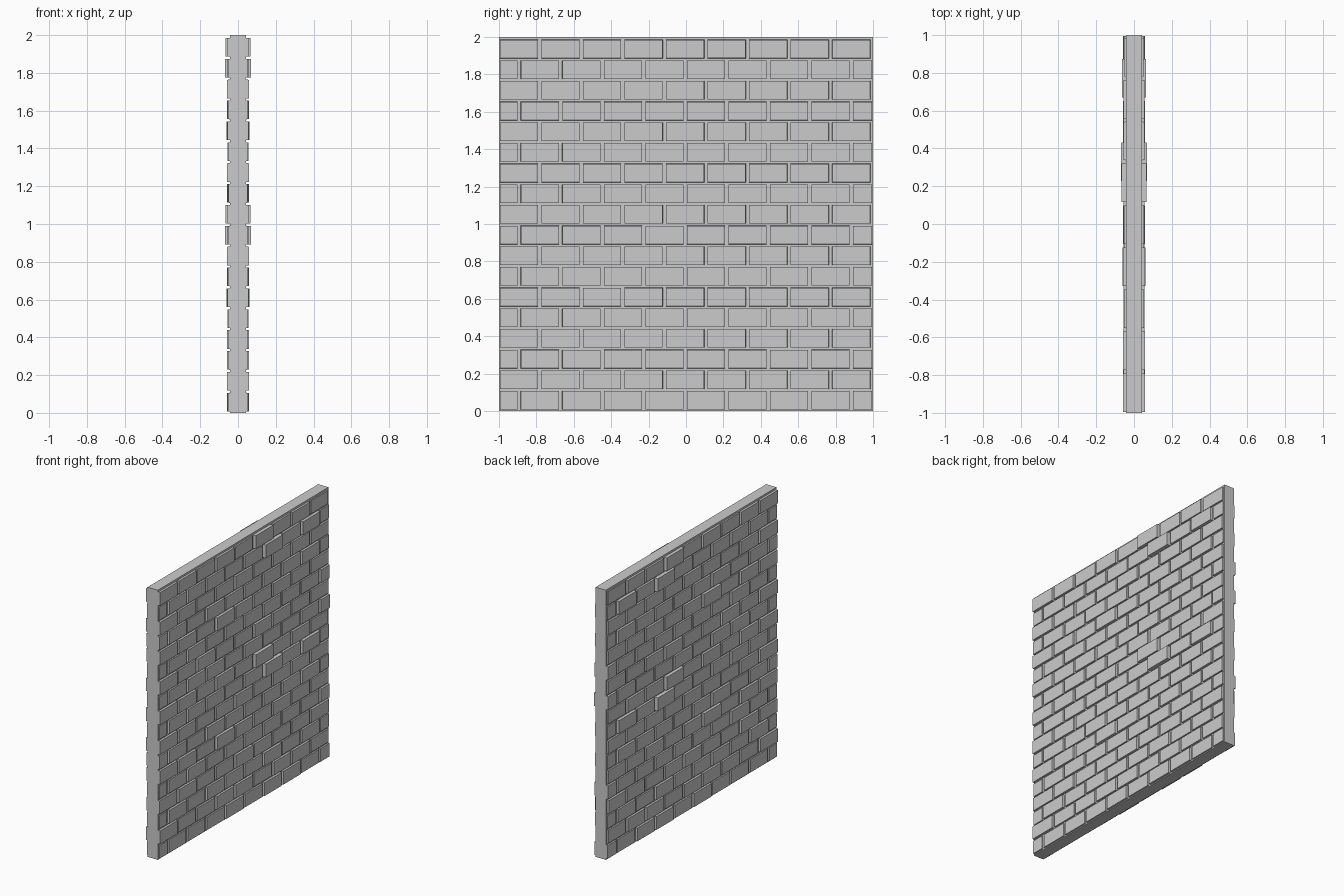
import bpy, bmesh, random
from mathutils import Vector

random.seed(40)

if "Cube" in bpy.data.objects:
    bpy.data.objects.remove(bpy.data.objects["Cube"], do_unlink=True)

GREY = (0.6, 0.6, 0.6, 1.0)
stone = bpy.data.materials.new("light grey stone")
stone.use_nodes = True
stone.diffuse_color = GREY
stone.node_tree.nodes["Principled BSDF"].inputs["Base Color"].default_value = GREY

CORE = 0.042          # half thickness of the core slab
ROWS, ROW_STEP, ROW_HEIGHT = 18, 0.1105, 0.1
PITCH, GAP, END = 0.222, 0.017, 0.995


def add_box(bm, low, high, taper=0.0):
    """Box between two corners; taper pulls in the outer (+x) face."""
    low, high = Vector(low), Vector(high)
    mid, size = (low + high) / 2, high - low
    for v in bmesh.ops.create_cube(bm, size=1)["verts"]:
        outer = v.co.x > 0
        v.co = Vector(a * s for a, s in zip(v.co, size))
        if outer:
            v.co.y -= taper if v.co.y > 0 else -taper
            v.co.z -= taper if v.co.z > 0 else -taper
        v.co += mid


def make_object(name, bm):
    mesh = bpy.data.meshes.new(name)
    bm.to_mesh(mesh)
    bm.free()
    mesh.materials.append(stone)
    obj = bpy.data.objects.new(name, mesh)
    bpy.context.collection.objects.link(obj)
    return obj


# Core slab
bm = bmesh.new()
add_box(bm, (-CORE, -1, 0), (CORE, 1, 2))
make_object("wall_core", bm)

# Brick depths by course and column, with the boldest bricks set by hand
depths = {(course, col): random.uniform(0.05, 0.058)
          for course in range(-4, 8) for col in range(10)}
depths.update({(0, 6): 0.07, (1, 5): 0.066, (5, 3): 0.061, (0, 8): 0.063})

# Brick courses in running bond; the upper courses repeat every eight rows
bm = bmesh.new()
for row in range(ROWS):
    z = 0.007 + row * ROW_STEP
    half_start = row % 2 == 0
    start = -END - (PITCH / 2 if half_start else 0)
    course = row % 8 if row >= 4 else -1 - row
    for col in range(10 if half_start else 9):
        y = start + col * PITCH
        add_box(bm, (CORE - 0.005, max(y, -END), z),
                (depths[course, col], min(y + PITCH - GAP, END), z + ROW_HEIGHT), 0.001)
bricks = make_object("bricks", bm)

# Same bricks on the opposite face
mirror = bricks.modifiers.new("both_faces", 'MIRROR')
mirror.use_axis = (True, False, False)
mirror.use_mirror_merge = False
